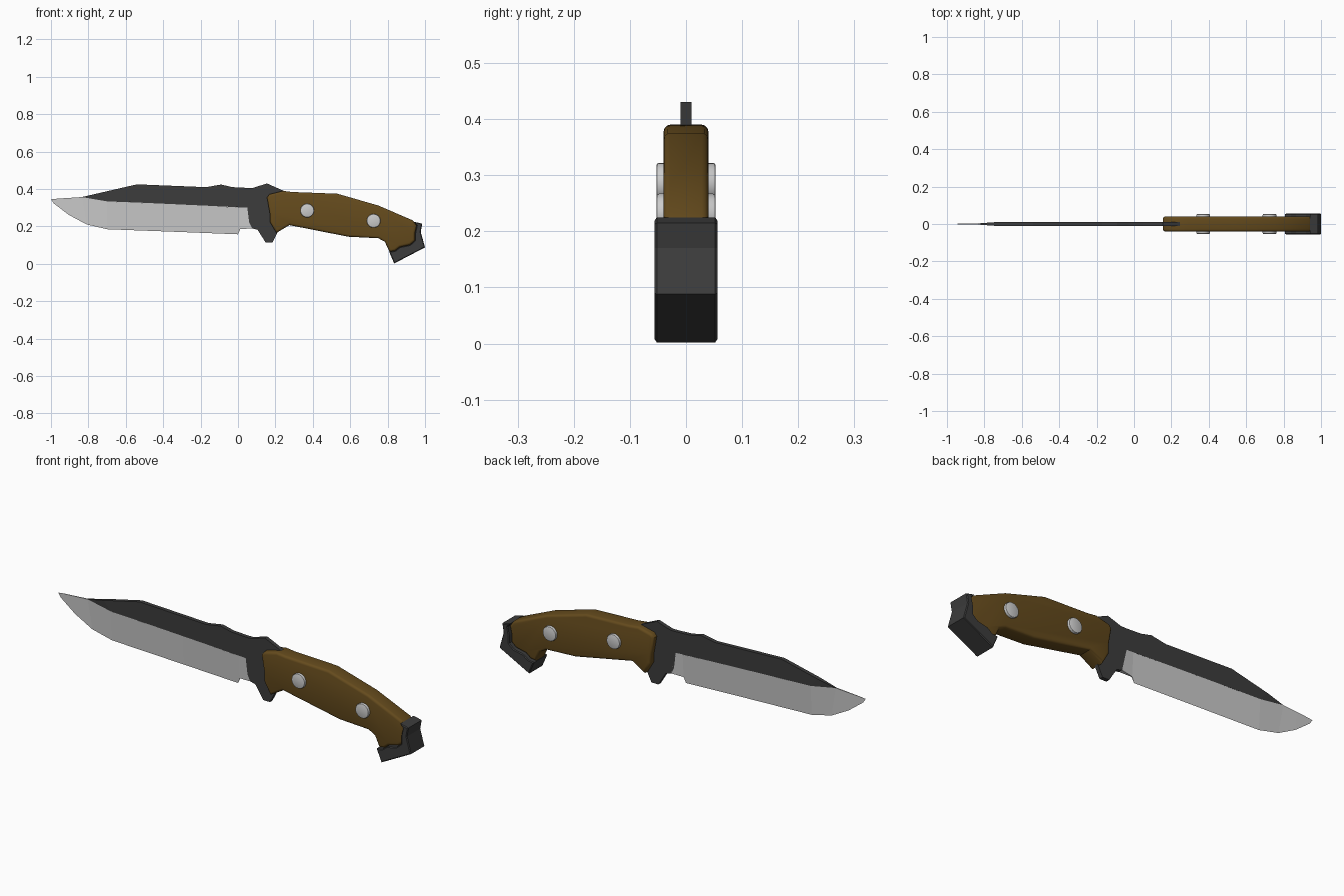
import bpy, bmesh, math
from mathutils import Matrix

if "Cube" in bpy.data.objects:
    bpy.data.objects.remove(bpy.data.objects["Cube"])


def material(name, rgb):
    m = bpy.data.materials.new(name)
    m.diffuse_color = (*rgb, 1)
    m.use_nodes = True
    m.node_tree.nodes["Principled BSDF"].inputs["Base Color"].default_value = m.diffuse_color
    return m


DARK = material("dark_steel", (0.045, 0.045, 0.045))
BROWN = material("brown_grip", (0.13, 0.07, 0.012))


def finish(bm, name, mat=None, smooth=None):
    bmesh.ops.remove_doubles(bm, verts=bm.verts, dist=1e-5)
    bmesh.ops.dissolve_degenerate(bm, dist=1e-5, edges=bm.edges)
    bmesh.ops.recalc_face_normals(bm, faces=bm.faces)
    me = bpy.data.meshes.new(name)
    bm.to_mesh(me)
    bm.free()
    ob = bpy.data.objects.new(name, me)
    bpy.context.collection.objects.link(ob)
    if mat:
        me.materials.append(mat)
    if smooth:
        bpy.context.view_layer.objects.active = ob
        ob.select_set(True)
        bpy.ops.object.shade_smooth_by_angle(angle=math.radians(smooth))
        ob.select_set(False)
    return ob


def strip(name, top, bottom, mat=None):
    """Solid between two paired lines of (x, z, half thickness)."""
    bm = bmesh.new()
    rings = []
    for t, b in zip(top, bottom):
        rings.append([bm.verts.new((p[0], s * p[2], p[1]))
                      for p, s in ((t, -1), (t, 1), (b, 1), (b, -1))])
    for r, q in zip(rings, rings[1:]):
        for i in range(4):
            j = (i + 1) % 4
            bm.faces.new((r[i], r[j], q[j], q[i]))
    bm.faces.new(rings[0])
    bm.faces.new(rings[-1])
    return finish(bm, name, mat)


def slab(name, outline, half, mat, bevel=0.0, segments=1, smooth=None):
    """Side outline extruded across y, with rounded rims."""
    bm = bmesh.new()
    face = bm.faces.new([bm.verts.new((x, -half, z)) for x, z in outline])
    ext = bmesh.ops.extrude_face_region(bm, geom=[face])
    verts = [v for v in ext["geom"] if isinstance(v, bmesh.types.BMVert)]
    bmesh.ops.translate(bm, verts=verts, vec=(0, 2 * half, 0))
    if bevel:
        rim = [e for e in bm.edges if e.verts[0].co.y * e.verts[1].co.y > 0]
        bmesh.ops.bevel(bm, geom=rim, offset=bevel, segments=segments,
                        profile=0.5, affect='EDGES', clamp_overlap=True)
    return finish(bm, name, mat, smooth)


H = 0.01  # half thickness of the steel

# Ground cutting blade, tapering to a sharp edge
strip("blade_edge",
      [(-1, .345, 0), (-.96, .349, .001), (-.91, .352, .002), (-.835, .357, .003),
       (-.70, .334, H), (-.3, .318, H), (0, .302, H), (.012, .302, H), (.05, .30, H)],
      [(-1, .345, 0), (-.985, .323, 0), (-.905, .262, 0), (-.81, .211, 0),
       (-.70, .185, 0), (-.3, .17, 0), (0, .158, 0), (.012, .185, .002), (.075, .19, H)])

# Dark spine
strip("blade_spine",
      [(-.835, .357, .003), (-.74, .379, H), (-.54, .425, H), (-.17, .41, H),
       (-.09, .424, H), (-.03, .41, H), (.05, .406, H)],
      [(-.835, .357, .003), (-.70, .334, H), (-.54, .328, H), (-.17, .311, H),
       (-.09, .307, H), (-.03, .304, H), (.05, .30, H)], DARK)

# Finger guard and start of the tang
slab("guard", [(.05, .406), (.08, .406), (.155, .43), (.245, .39), (.30, .35), (.29, .24),
               (.215, .175), (.185, .115), (.147, .115), (.105, .182), (.075, .19),
               (.06, .22), (.05, .30)], H, DARK)

# Grip
slab("handle", [(.155, .355), (.168, .372), (.24, .39), (.29, .384), (.53, .375), (.75, .312),
                (.935, .232), (.955, .205), (.946, .165), (.946, .125), (.92, .102),
                (.865, .09), (.84, .07), (.81, .065), (.785, .118), (.75, .137),
                (.59, .145), (.275, .207), (.205, .165), (.17, .225), (.17, .27)],
     .04, BROWN, .012, 3, 40)

# Pommel cap
slab("pommel", [(.94, .225), (.985, .215), (.977, .17), (1, .088), (.835, .002),
                (.808, .065), (.84, .07), (.865, .09), (.92, .102), (.946, .125),
                (.946, .165), (.955, .205)], .056, DARK, .004)

# Handle rivets
for i, (x, z) in enumerate(((.37, .285), (.725, .23))):
    bm = bmesh.new()
    rot = Matrix.Translation((x, 0, z)) @ Matrix.Rotation(math.pi / 2, 4, 'X')
    bmesh.ops.create_cone(bm, cap_ends=True, segments=24, radius1=.037, radius2=.037,
                          depth=.106, matrix=rot)
    rim = [e for e in bm.edges if e.verts[0].co.y * e.verts[1].co.y > 0]
    bmesh.ops.bevel(bm, geom=rim, offset=.005, segments=2, profile=.5, affect='EDGES')
    finish(bm, f"rivet_{i + 1}", None, 40)
